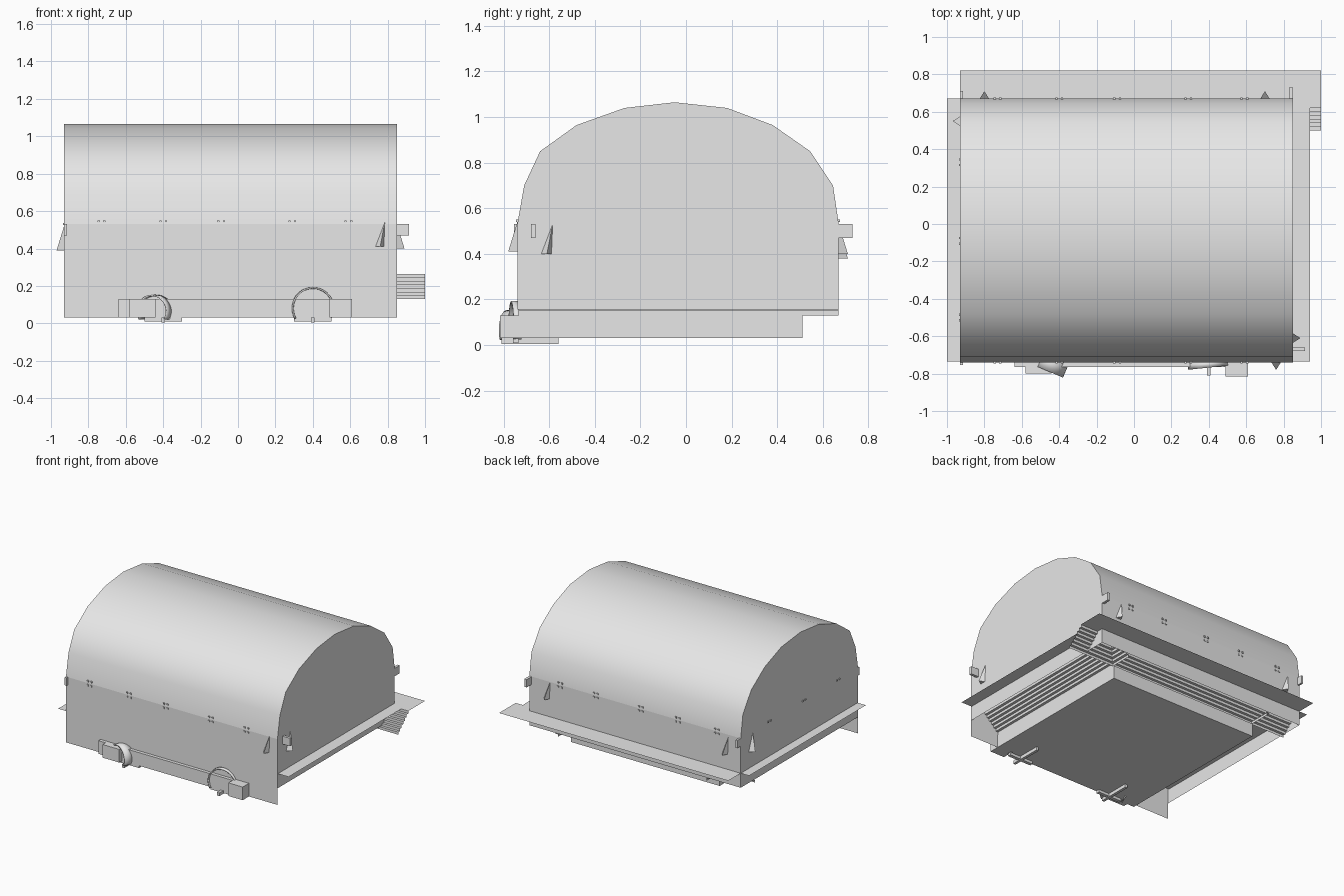
import bpy, bmesh, math
from mathutils import Vector

cube = bpy.data.objects.get("Cube")
if cube:
    bpy.data.objects.remove(cube)

grey = bpy.data.materials.new("light_grey")
grey.use_nodes = True
grey.diffuse_color = (0.8, 0.8, 0.8, 1)
grey.node_tree.nodes["Principled BSDF"].inputs["Base Color"].default_value = (0.8, 0.8, 0.8, 1)

X0, X1, Y0, Y1 = -0.93, 0.85, -0.74, 0.67   # shell walls
SPRING, FOOT, DECK = 0.53, 0.155, 0.265     # roof start, wall foot, ledge height


def add(name, verts, faces, smooth=False):
    mesh = bpy.data.meshes.new(name)
    mesh.from_pydata([tuple(v) for v in verts], [], faces)
    mesh.materials.append(grey)
    obj = bpy.data.objects.new(name, mesh)
    bpy.context.collection.objects.link(obj)
    if smooth:
        bpy.ops.object.select_all(action="DESELECT")
        obj.select_set(True)
        bpy.context.view_layer.objects.active = obj
        bpy.ops.object.shade_smooth_by_angle(angle=math.radians(40))
    return obj


def boxes(name, spans):
    bm = bmesh.new()
    for lo, hi in spans:
        lo, hi = Vector(lo), Vector(hi)
        made = bmesh.ops.create_cube(bm, size=1)
        for v in made["verts"]:
            v.co = (lo + hi) / 2 + v.co * (hi - lo)
    mesh = bpy.data.meshes.new(name)
    bm.to_mesh(mesh)
    bm.free()
    mesh.materials.append(grey)
    obj = bpy.data.objects.new(name, mesh)
    bpy.context.collection.objects.link(obj)
    return obj


def sheet(name, line_a, line_b, smooth=False):
    """Skin between two matching polylines."""
    n = len(line_a)
    faces = [(i, i + 1, n + i + 1, n + i) for i in range(n - 1)]
    return add(name, line_a + line_b, faces, smooth)


# Barrel roof
arch = [(Y0, SPRING), (-0.71, 0.70), (-0.64, 0.85), (-0.48, 0.965), (-0.27, 1.04),
        (-0.05, 1.065), (0.18, 1.04), (0.38, 0.965), (0.545, 0.85), (0.645, 0.70), (Y1, SPRING)]
sheet("barrel_roof", [(X1, y, z) for y, z in arch], [(X0, y, z) for y, z in arch], True)

# End walls, front wall and back wall
outline = [(Y0, FOOT)] + arch + [(Y1, FOOT)]
order = list(range(len(outline)))
add("left_end_wall", [(X1, y, z) for y, z in outline], [order[::-1]])
add("right_end_wall", [(X0, y, z) for y, z in outline], [order])
sheet("front_wall", [(X0, Y0, 0.03), (X1, Y0, 0.03)], [(X0, Y0, SPRING), (X1, Y0, SPRING)])
sheet("back_wall", [(X1, Y1, FOOT), (X0, Y1, FOOT)], [(X1, Y1, SPRING), (X0, Y1, SPRING)])

# Floor tray with two front tabs
boxes("floor_tray", [((-0.64, -0.765, 0.03), (0.61, 0.51, 0.13))])
boxes("tray_tabs", [((-0.58, -0.80, 0.03), (-0.44, -0.76, 0.13)),
                    ((0.49, -0.815, 0.03), (0.61, -0.76, 0.13))])


# Stepped skirts that climb outwards from the tray to a flat ledge
def stairs(inner, outer, edge, steps=7):
    pts = []
    for i in range(steps + 1):
        d = inner + (outer - inner) * i / steps
        z = 0.13 + (DECK - 0.13) * i / steps
        pts.append((d, z))
        if i < steps:
            pts.append((d, z + (DECK - 0.13) / steps))
    return pts + [(edge, DECK)]


for name, prof in (("left_steps", stairs(0.61, 0.75, 0.94)),
                   ("right_steps", stairs(-0.64, -0.78, -1.0))):
    sheet(name, [(d, -0.735, z) for d, z in prof], [(d, Y1, z) for d, z in prof])
prof = stairs(0.50, 0.64, 0.82)
sheet("back_steps", [(1.0, d, z) for d, z in prof], [(X0, d, z) for d, z in prof])


# Round hoops at the front
def hoop(name, x, y, z, radius, depth, turn):
    lines = []
    for off in (-depth / 2, depth / 2):
        line = []
        for i in range(25):
            a = math.radians(-30 + 240 * i / 24)
            p = Vector((radius * math.cos(a), off, 0))
            c, s = math.cos(turn), math.sin(turn)
            line.append((x + p.x * c - p.y * s, y + p.x * s + p.y * c,
                         z + radius * math.sin(a)))
        lines.append(line)
    obj = sheet(name, lines[0], lines[1], True)
    mod = obj.modifiers.new("thickness", "SOLIDIFY")
    mod.thickness = 0.008


hoop("right_hoop", -0.445, -0.75, 0.065, 0.08, 0.08, math.radians(-23))
hoop("left_hoop", 0.40, -0.75, 0.08, 0.105, 0.035, math.radians(6))

# Thin cross-shaped feet below the tray
for name, x in (("right_foot", -0.40), ("left_foot", 0.40)):
    boxes(name, [((x - 0.10, -0.76, 0.01), (x + 0.10, -0.735, 0.03)),
                 ((x - 0.01, -0.81, 0.005), (x + 0.01, -0.56, 0.03))])


# Wedge hooks near the corners
def hook(name, foot, out, drop=0.13):
    base, out = Vector(foot), Vector(out)
    side = Vector((-out.y, out.x, 0)) * 0.025
    up = Vector((0, 0, drop))
    verts = [base + up + side, base - side, base + side * 0.8, base + out * 0.04]
    add(name, verts, [(0, 1, 3), (0, 3, 2), (1, 2, 3), (0, 2, 1)])


hook("front_hook", (0.76, Y0, 0.41), (0, -1, 0))
hook("left_hook", (X1, -0.61, 0.40), (1, 0, 0))
hook("back_right_hook", (-0.80, Y1, 0.38), (0, 1, 0))
hook("back_left_hook", (0.70, Y1, 0.40), (0, 1, 0))
hook("right_hook", (X0, 0.55, 0.39), (-1, 0, 0))

# Flat corner brackets
boxes("corner_brackets", [((X1, -0.68, 0.47), (0.915, -0.66, 0.53)),
                          ((0.83, Y1, 0.47), (0.85, 0.73, 0.53)),
                          ((-0.93, Y1, 0.47), (-0.915, 0.71, 0.53)),
                          ((-0.93, -0.755, 0.47), (-0.915, Y0, 0.53))])

# Rivets in groups of four along the eaves
rivets = []
h = 0.006
for y in (Y0, Y1):
    for x in (-0.73, -0.40, -0.09, 0.29, 0.59):
        for dx in (-0.015, 0.015):
            for z in (0.515, 0.545):
                rivets.append(((x + dx - h, y - h, z - h), (x + dx + h, y + h, z + h)))
for y in (-0.5, -0.09, 0.33):
    for dy in (-0.015, 0.015):
        rivets.append(((X0 - h, y + dy - h, 0.525), (X0 + h, y + dy + h, 0.537)))
boxes("rivets", rivets)
